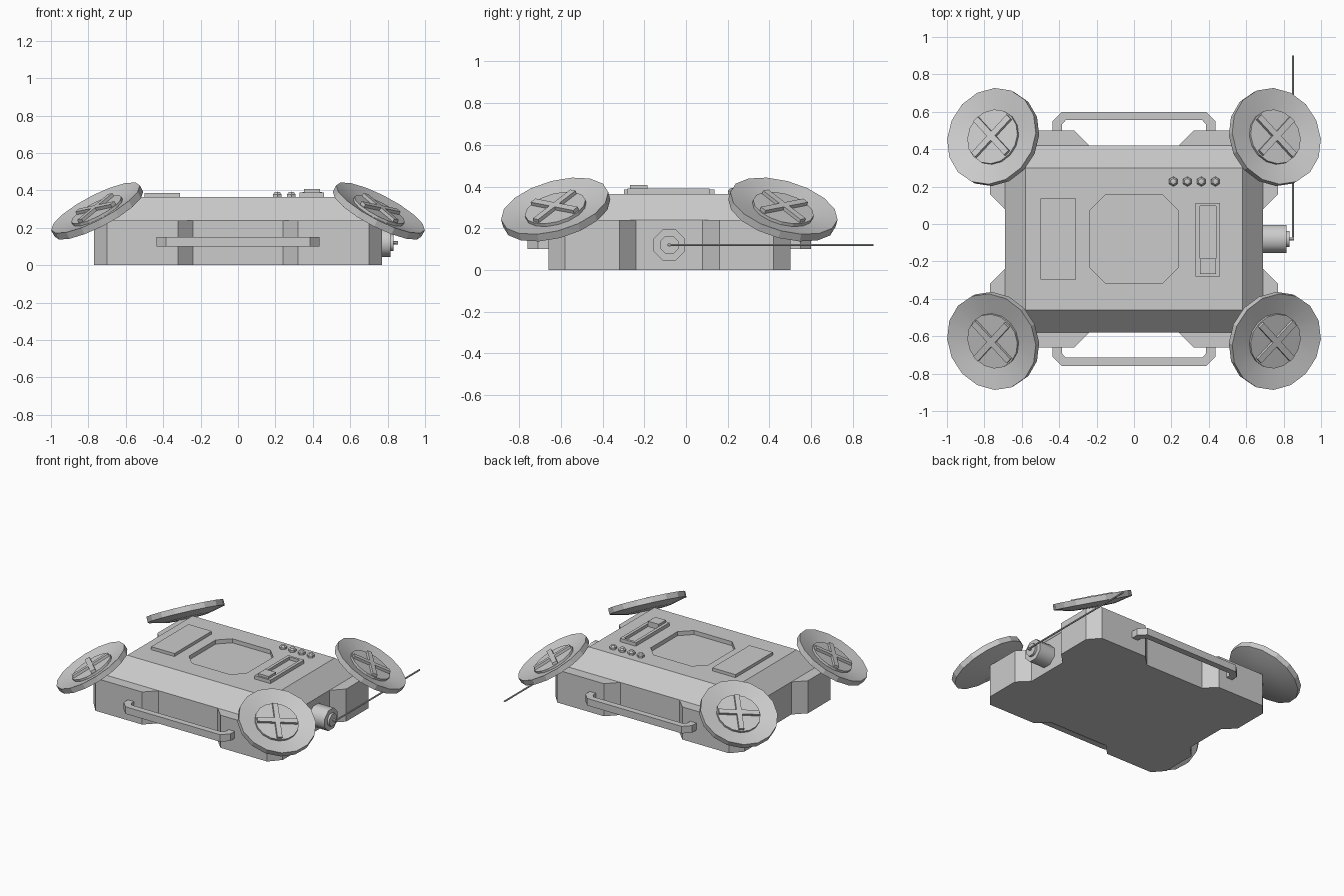
import bpy, bmesh, math
from mathutils import Vector, Matrix

if "Cube" in bpy.data.objects:
    bpy.data.objects.remove(bpy.data.objects["Cube"])

CY = -0.08      # centre line of the body (the aerial pulls the bounds back)
DECK = 0.365


def make(name, bm, matrix=None, smooth=None):
    if matrix:
        bm.transform(matrix)
    bmesh.ops.recalc_face_normals(bm, faces=bm.faces)
    me = bpy.data.meshes.new(name)
    bm.to_mesh(me)
    bm.free()
    ob = bpy.data.objects.new(name, me)
    bpy.context.collection.objects.link(ob)
    if smooth:
        bpy.ops.object.select_all(action='DESELECT')
        ob.select_set(True)
        bpy.context.view_layer.objects.active = ob
        bpy.ops.object.shade_smooth_by_angle(angle=math.radians(smooth))
    return ob


def prism(name, pts, z0, z1):
    bm = bmesh.new()
    lo = [bm.verts.new((x, y, z0)) for x, y in pts]
    hi = [bm.verts.new((x, y, z1)) for x, y in pts]
    bm.faces.new(lo)
    bm.faces.new(hi)
    for i in range(len(pts)):
        j = (i + 1) % len(pts)
        bm.faces.new((lo[i], lo[j], hi[j], hi[i]))
    return make(name, bm)


def box(name, x0, x1, y0, y1, z0, z1):
    return prism(name, [(x0, y0), (x1, y0), (x1, y1), (x0, y1)], z0, z1)


def lathe(name, profile, n, matrix, smooth=None, phase=0.0):
    bm = bmesh.new()
    rings = []
    for r, z in profile:
        if r == 0:
            rings.append([bm.verts.new((0, 0, z))] * n)
        else:
            rings.append([bm.verts.new((r * math.cos(phase + math.tau * i / n),
                                        r * math.sin(phase + math.tau * i / n), z))
                          for i in range(n)])
    for a, b in zip(rings, rings[1:]):
        for i in range(n):
            j = (i + 1) % n
            quad = list(dict.fromkeys((a[i], a[j], b[j], b[i])))
            bm.faces.new(quad)
    return make(name, bm, matrix, smooth)


def cut(ob, cutter):
    mod = ob.modifiers.new("recess", 'BOOLEAN')
    mod.operation = 'DIFFERENCE'
    mod.solver = 'EXACT'
    mod.object = cutter
    bpy.ops.object.select_all(action='DESELECT')
    bpy.context.view_layer.objects.active = ob
    ob.select_set(True)
    bpy.ops.object.modifier_apply(modifier=mod.name)
    bpy.data.objects.remove(cutter)


# body: straight sides, then a sloped shoulder up to the deck
bm = bmesh.new()
rings = []
for hx, hy, z in ((0.69, 0.50, 0), (0.69, 0.50, 0.24), (0.58, 0.38, DECK)):
    rings.append([bm.verts.new((sx * hx, CY + sy * hy, z))
                  for sx, sy in ((-1, -1), (1, -1), (1, 1), (-1, 1))])
bm.faces.new(rings[0])
bm.faces.new(rings[2])
for a, b in zip(rings, rings[1:]):
    for i in range(4):
        j = (i + 1) % 4
        bm.faces.new((a[i], a[j], b[j], b[i]))
body = make("body", bm)

# octagonal recess in the deck
h, c = 0.235, 0.155
octagon = [(-h, -c), (-c, -h), (c, -h), (h, -c), (h, c), (c, h), (-c, h), (-h, c)]
cut(body, prism("recess_cutter", [(x, y + CY) for x, y in octagon], 0.335, 0.5))

# saucer-shaped corner rotors: profile, hub and cross ribs
dish = [(0, -0.052), (0.15, -0.047), (0.266, -0.02), (0.266, 0.02),
        (0.15, -0.006), (0.15, 0.01), (0, 0.01)]
for sx in (-1, 1):
    for sy in (-1, 1):
        side = ("back" if sy > 0 else "front") + ("_right" if sx > 0 else "_left")
        # chamfered corner block
        pts = [(0.60, 0.16), (0.69, 0.16), (0.77, 0.24), (0.77, 0.50), (0.70, 0.58),
               (0.32, 0.58), (0.24, 0.50), (0.24, 0.42), (0.60, 0.42)]
        prism("corner_block_" + side, [(sx * x, CY + sy * y) for x, y in pts], 0, 0.24)
        # tilted dish
        normal = Vector((sx * 0.45, sy * 0.25, 0.86)).normalized()
        rot = Vector((0, 0, 1)).rotation_difference(normal).to_matrix().to_4x4()
        place = Matrix.Translation((sx * 0.753, CY + sy * 0.545, 0.29)) @ rot
        lathe("rotor_dish_" + side, dish, 16, place, smooth=20)
        for k in (1, -1):
            bm = bmesh.new()
            bmesh.ops.create_cube(bm, size=1, matrix=Matrix.Diagonal((0.28, 0.035, 0.024, 1)))
            spin = Matrix.Rotation(k * math.pi / 4, 4, 'Z')
            make("rotor_rib_" + side, bm,
                 place @ Matrix.Translation((0, 0, 0.016)) @ spin)

# carry handles front and back
half = [(0.435, 0.57), (0.435, 0.63), (0.385, 0.68)]
inner = [(0.365, 0.635), (0.385, 0.612), (0.385, 0.57)]
loop = half + [(-x, y) for x, y in reversed(half)] \
    + [(-x, y) for x, y in reversed(inner)] + inner
for sy, name in ((-1, "front_handle"), (1, "back_handle")):
    prism(name, [(x, CY + sy * y) for x, y in loop], 0.10, 0.152)

# deck panels, slider and buttons
box("deck_panel", -0.50, -0.31, -0.297, 0.137, DECK - 0.01, 0.387)
slot = box("slider_panel", 0.33, 0.46, -0.28, 0.113, DECK - 0.01, 0.39)
cut(slot, box("slot_cutter", 0.352, 0.438, -0.262, 0.095, DECK + 0.003, 0.5))
box("slider_knob", 0.352, 0.438, -0.268, -0.185, DECK, 0.407)
for i in range(4):
    lathe("button", [(0, -0.01), (0.026, -0.01), (0.026, 0.014), (0.016, 0.026), (0, 0.028)],
          6, Matrix.Translation((0.21 + i * 0.075, 0.227, DECK)), phase=math.pi / 6)

# aerial socket on the right side, with a thin rod
to_x = Matrix.Translation((0, CY, 0.12)) @ Matrix.Rotation(math.pi / 2, 4, 'Y')
lathe("aerial_socket", [(0, 0.66), (0.081, 0.66), (0.081, 0.815), (0.047, 0.815),
                        (0.047, 0.832), (0, 0.832)], 8, to_x, smooth=50, phase=math.pi / 8)
lathe("aerial_stub", [(0, 0.82), (0.009, 0.82), (0.009, 0.855), (0, 0.855)], 6, to_x)
to_y = Matrix.Translation((0.85, 0, 0.12)) @ Matrix.Rotation(-math.pi / 2, 4, 'X')
lathe("aerial_rod", [(0, -0.088), (0.006, -0.088), (0.006, 0.90), (0, 0.90)], 6, to_y)
